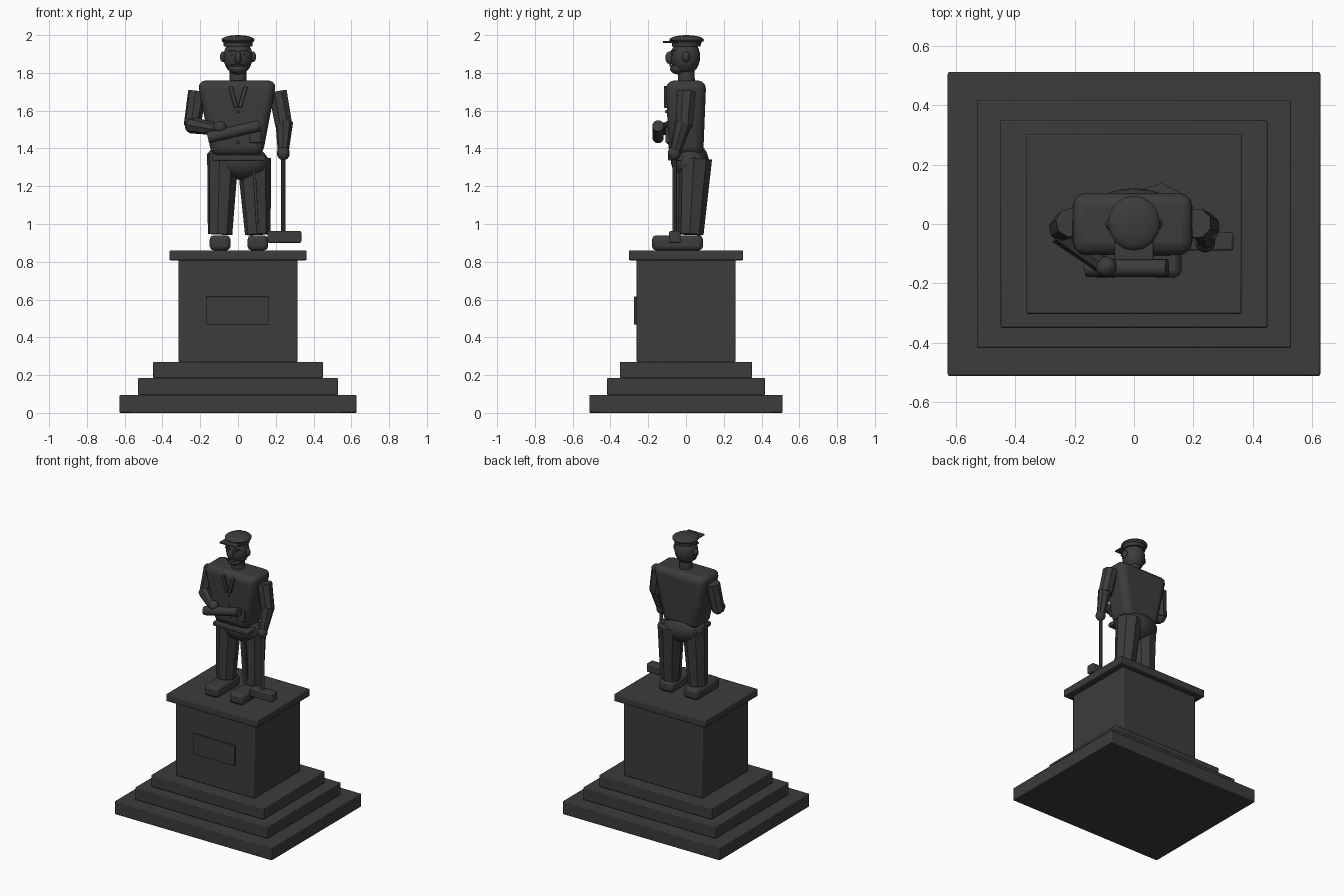
import bpy, math
from mathutils import Vector

bronze = bpy.data.materials.new("dark bronze")
bronze.diffuse_color = (0.045, 0.045, 0.045, 1)


def finish(o, name, bevel=0, segments=2, angle=30):
    o.name = name
    o.data.materials.append(bronze)
    bpy.ops.object.transform_apply(location=False, rotation=True, scale=True)
    if bevel:
        m = o.modifiers.new("bevel", "BEVEL")
        m.width, m.segments = bevel, segments
        m.limit_method = 'ANGLE'
    if angle:
        bpy.ops.object.shade_smooth_by_angle(angle=math.radians(angle))
    return o


def box(name, x0, x1, y0, y1, z0, z1, bevel=0.006, rot=(0, 0, 0), taper=None, segments=2):
    bpy.ops.mesh.primitive_cube_add(
        size=1, location=((x0 + x1) / 2, (y0 + y1) / 2, (z0 + z1) / 2), rotation=rot)
    o = bpy.context.object
    o.scale = (x1 - x0, y1 - y0, z1 - z0)
    if taper:                      # shrink the bottom face
        for v in o.data.vertices:
            if v.co.z < 0:
                v.co.x *= taper[0]
                v.co.y *= taper[1]
    return finish(o, name, bevel, segments)


def ball(name, c, r, rot=(0, 0, 0), seg=24, rings=14):
    bpy.ops.mesh.primitive_uv_sphere_add(segments=seg, ring_count=rings, radius=1, location=c, rotation=rot)
    o = bpy.context.object
    o.scale = r
    return finish(o, name, angle=40)


def limb(name, a, b, ra, rb, sides=8, angle=20):
    a, b = Vector(a), Vector(b)
    d = b - a
    bpy.ops.mesh.primitive_cone_add(vertices=sides, radius1=ra, radius2=rb, depth=d.length, location=(a + b) / 2)
    o = bpy.context.object
    o.rotation_euler = d.to_track_quat('Z', 'Y').to_euler()
    return finish(o, name, angle=angle)


# Stepped pedestal
for name, x, y, z0, z1 in [("bottom_step", .628, .512, 0, .095), ("middle_step", .53, .418, .095, .185),
                           ("top_step", .45, .35, .185, .27), ("pedestal_block", .315, .262, .268, .812),
                           ("pedestal_cap", .363, .303, .808, .86)]:
    box(name, -x, x, -y, y, z0, z1)
box("plaque", -.17, .165, -.275, -.26, .468, .615, 0.002)

# Shoes, trousers and hips
box("right_shoe", -.15, -.04, -.18, .09, .86, .94, .022)
box("left_shoe", .05, .16, -.18, .09, .86, .94, .022)
limb("right_leg", (-.095, 0, .945), (-.08, .01, 1.37), .066, .085)
limb("left_leg", (.105, .025, .945), (.085, .048, 1.345), .068, .09)
box("left_trouser_seam", .085, .1, -.05, -.03, 1.0, 1.33, .002, (0, math.radians(-3), 0))
ball("hips", (0, .02, 1.335), (.165, .1, .1), (0, math.radians(8), 0))
box("belt", -.135, .145, -.095, .085, 1.335, 1.365, .006)

# Jacket with lapels, buttons and pocket
box("torso", -.215, .205, -.107, .107, 1.36, 1.76, .045, taper=(.64, .85), segments=3)
for s in (-1, 1):
    box("lapel", s * .025 - .011, s * .025 + .011, -.117, -.095, 1.615, 1.73, .003,
        (0, s * math.radians(16), 0))
for z in (1.595, 1.52, 1.43):
    ball("button", (0, -.104 + (1.6 - z) * .06, z), (.008, .008, .008), seg=10, rings=6)
box("pocket", .06, .125, -.108, -.08, 1.43, 1.51, .004)

# Bent arm holding a rolled sheet
limb("right_upper_arm", (-.215, .005, 1.7), (-.243, -.015, 1.52), .05, .045)
limb("right_forearm", (-.245, -.025, 1.525), (-.11, -.135, 1.50), .046, .03)
ball("right_elbow", (-.24, -.018, 1.52), (.042, .042, .042), seg=12, rings=8)
ball("right_hand", (-.095, -.143, 1.512), (.036, .034, .032), seg=16, rings=10)
limb("rolled_sheet", (-.16, -.148, 1.457), (.112, -.148, 1.52), .03, .03, 16, 30)

# Lowered arm resting on a hammer
limb("left_upper_arm", (.21, .003, 1.7), (.243, -.01, 1.52), .052, .048)
limb("left_forearm", (.245, -.012, 1.54), (.24, -.055, 1.39), .047, .03)
ball("left_elbow", (.243, -.01, 1.53), (.044, .044, .044), seg=12, rings=8)
ball("left_hand", (.24, -.062, 1.375), (.034, .034, .038), seg=16, rings=10)
limb("hammer_handle", (.24, -.06, .95), (.24, -.06, 1.37), .012, .012, 12, 30)
box("hammer_head", .155, .335, -.09, -.028, .9, .963, .008)

# Neck, head and face
limb("neck", (0, .002, 1.74), (0, .002, 1.84), .045, .043, 12, 35)
ball("head", (0, -.003, 1.885), (.077, .078, .095))
ball("jaw", (0, -.04, 1.822), (.05, .045, .03))
ball("nose", (0, -.083, 1.88), (.018, .027, .035), seg=14, rings=10)
box("moustache", -.035, .035, -.087, -.06, 1.833, 1.845, .004)
for s in (-1, 1):
    ball("ear", (s * .08, 0, 1.885), (.016, .02, .028), seg=14, rings=10)
    box("eyebrow", s * .032 - .018, s * .032 + .018, -.08, -.05, 1.912, 1.922, .002)
    ball("eye", (s * .03, -.068, 1.898), (.01, .008, .007), seg=10, rings=6)

# Flat cap with peak
ball("cap", (0, .003, 1.974), (.088, .092, .026), seg=16, rings=10)
limb("cap_band", (0, .002, 1.94), (0, .002, 1.968), .075, .079, 20, 35)
box("cap_peak", -.065, .065, -.122, -.03, 1.958, 1.969, .004)
